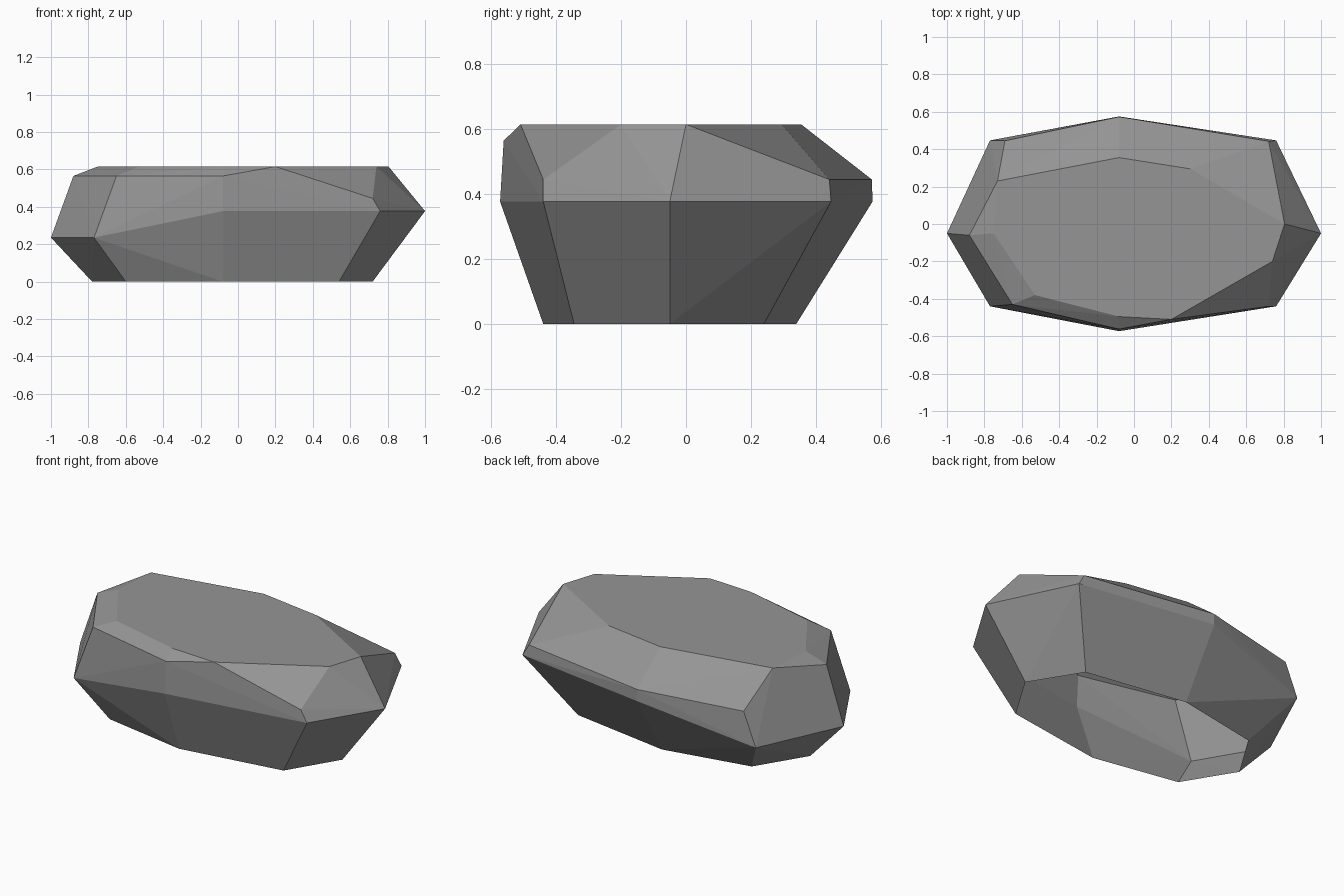
import bpy
import bmesh
import math

# Remove the default object
default_object = bpy.data.objects.get("Cube")
if default_object:
    bpy.data.objects.remove(default_object, do_unlink=True)


def make_material(name, color):
    """Plain matte colour for both the viewport and renders."""
    material = bpy.data.materials.new(name)
    material.use_nodes = True
    material.diffuse_color = color
    shader = material.node_tree.nodes["Principled BSDF"]
    shader.inputs["Base Color"].default_value = color
    shader.inputs["Roughness"].default_value = 0.9
    return material


def level(height, outline):
    """Lift a flat outline to one height."""
    return [(x, y, height) for x, y in outline]


# Open rim on the ground, tapered in from the widest part
foot = level(0, [(.72, -.05), (.54, .24), (-.08, .34), (-.6, .24),
                 (-.78, -.05), (-.6, -.345), (-.08, -.44), (.54, -.345)])

# Widest girdle, dropping lower at the -x end
girdle = level(.377, [(1, -.05), (.76, .447), (-.08, .575),
                      (-.08, -.573), (.76, -.44)])
girdle += level(.235, [(-.77, .447), (-1, -.05), (-.77, -.44)])

# Shoulder corners, where the chipped bevels begin
shoulder = level(.565, [(-.88, -.06), (-.65, -.43), (-.08, -.562)])
shoulder += level(.445, [(.72, .442), (-.08, .573), (.72, -.44)])
shoulder += level(.43, [(-.69, .445)])

# Flat crown
crown = level(.615, [(.805, 0), (.3, .295), (-.08, .355), (-.73, .23),
                     (-.75, -.05), (-.53, -.38), (-.08, -.495),
                     (.2, -.51), (.74, -.2)])

# Wrap the levels in one faceted shell
bm = bmesh.new()
for point in foot + girdle + shoulder + crown:
    bm.verts.new(point)
bmesh.ops.convex_hull(bm, input=bm.verts[:])
loose = [v for v in bm.verts if not v.link_faces]
bmesh.ops.delete(bm, geom=loose, context="VERTS")
bmesh.ops.recalc_face_normals(bm, faces=bm.faces[:])

# Leave the underside open and merge coplanar triangles into facets
bm.normal_update()
underside = [f for f in bm.faces if f.normal.z < -.99]
bmesh.ops.delete(bm, geom=underside, context="FACES")
bmesh.ops.dissolve_limit(bm, angle_limit=math.radians(1),
                         verts=bm.verts[:], edges=bm.edges[:])

mesh = bpy.data.meshes.new("rock")
bm.to_mesh(mesh)
bm.free()
mesh.materials.append(make_material("stone grey", (.3, .3, .3, 1)))

rock = bpy.data.objects.new("rock", mesh)
bpy.context.collection.objects.link(rock)
